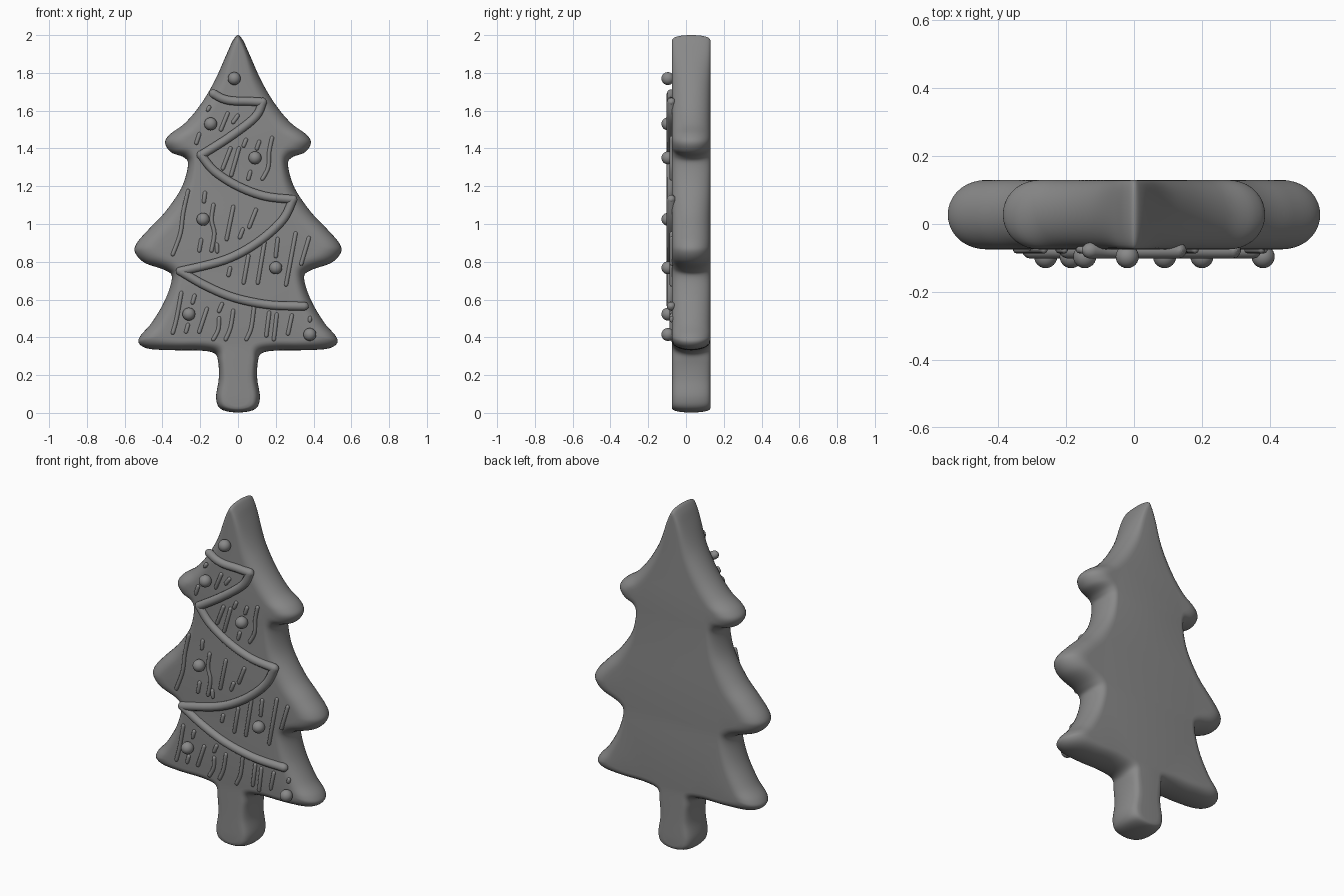
import bpy, bmesh, math
from mathutils import Vector

MID, HALF = 0.0275, 0.1025      # body centre depth and half thickness

grey = bpy.data.materials.new("dark_grey")
grey.diffuse_color = (.25, .25, .25, 1)


def spline(pts, n, closed=False):
    """Catmull-Rom samples through 2D points."""
    k, out = len(pts), []
    for i in range(k if closed else k - 1):
        if closed:
            a, b, c, d = (pts[(i + j) % k] for j in (-1, 0, 1, 2))
        else:
            a, b, c, d = (pts[min(max(i + j, 0), k - 1)] for j in (-1, 0, 1, 2))
        for s in range(n):
            t = s / n
            out.append(0.5 * (2 * b + (c - a) * t + (2 * a - 5 * b + 4 * c - d) * t * t
                              + (3 * b - a - 3 * c + d) * t ** 3))
    if not closed:
        out.append(pts[-1])
    return out


# Tree body: half outline (x, z) and matching edge of the flat face (x, z), mirrored
half = [(0, 2.0, 0, 1.96), (.027, 1.972, .008, 1.94), (.06, 1.9, .025, 1.875),
        (.125, 1.755, .065, 1.725), (.2, 1.63, .13, 1.59), (.28, 1.535, .2, 1.5),
        (.36, 1.475, .255, 1.462), (.386, 1.43, .27, 1.44), (.355, 1.38, .255, 1.42),
        (.285, 1.352, .225, 1.39), (.265, 1.31, .215, 1.32), (.3, 1.19, .235, 1.175),
        (.385, 1.065, .3, 1.03), (.47, .975, .375, .945), (.535, .9, .42, .89),
        (.545, .85, .425, .865), (.495, .795, .4, .84), (.385, .755, .32, .8),
        (.35, .715, .29, .735), (.385, .6, .32, .585), (.455, .48, .375, .465),
        (.515, .41, .41, .42), (.525, .37, .415, .405), (.475, .34, .385, .395),
        (.35, .332, .3, .385), (.2, .33, .17, .385), (.125, .315, .075, .36),
        (.105, .27, .055, .28), (.102, .18, .045, .18), (.116, .08, .055, .09),
        (.09, .02, .045, .05), (0, .002, 0, .035)]
full = half + [(-x, z, -u, w) for x, z, u, w in half[-2:0:-1]]

bm = bmesh.new()
rings = []
STEPS = 18
for s in range(STEPS + 1):
    a = -math.pi / 2 + math.pi * s / STEPS
    c = max(math.cos(a), 0)
    y = MID + HALF * math.sin(a)
    ctrl = []
    for x, z, u, w in full:
        k = c ** (.55 if abs(x) < .12 else .9)      # tip and trunk are squarer
        ctrl.append(Vector((u + (x - u) * k, w + (z - w) * k)))
    rings.append([bm.verts.new((p.x, y, p.y)) for p in spline(ctrl, 6, True)])
for r0, r1 in zip(rings, rings[1:]):
    m = len(r0)
    for i in range(m):
        bm.faces.new((r0[i], r0[(i + 1) % m], r1[(i + 1) % m], r1[i]))
bm.faces.new(rings[0])
bm.faces.new(rings[-1])
bmesh.ops.recalc_face_normals(bm, faces=bm.faces)
bmesh.ops.triangulate(bm, faces=[f for f in bm.faces if len(f.verts) > 4])
me = bpy.data.meshes.new("tree_body")
bm.to_mesh(me)
bm.free()
for p in me.polygons:
    p.use_smooth = True
me.materials.append(grey)
body = bpy.data.objects.new("tree_body", me)
bpy.context.collection.objects.link(body)


def tubes(name, paths, radius, y):
    """Round-ended tubes along 2D paths lying on the front face."""
    cu = bpy.data.curves.new(name, 'CURVE')
    cu.dimensions = '3D'
    cu.bevel_depth = radius
    cu.bevel_resolution = 3
    cu.use_fill_caps = True
    cu.materials.append(grey)
    for path in paths:
        p = [Vector(q) for q in path]
        d0, d1 = (p[0] - p[1]).normalized(), (p[-1] - p[-2]).normalized()
        caps = ((1, .15), (.85, .53), (.5, .87))
        pts = [(p[0] + d0 * radius * o, w) for o, w in caps]
        pts += [(q, 1) for q in p]
        pts += [(p[-1] + d1 * radius * o, w) for o, w in reversed(caps)]
        sp = cu.splines.new('POLY')
        sp.points.add(len(pts) - 1)
        for sp_pt, (q, w) in zip(sp.points, pts):
            sp_pt.co = (q.x, y, q.y, 1)
            sp_pt.radius = w
    ob = bpy.data.objects.new(name, cu)
    bpy.context.collection.objects.link(ob)
    bpy.ops.object.select_all(action='DESELECT')
    ob.select_set(True)
    bpy.context.view_layer.objects.active = ob
    bpy.ops.object.convert(target='MESH')
    bpy.ops.object.shade_smooth()


# Zigzag garland, one swag per list
swags = [[(-.13, 1.69), (-.085, 1.665), (-.03, 1.652), (.05, 1.65), (.13, 1.645)],
         [(.13, 1.645), (.09, 1.565), (-.045, 1.46), (-.195, 1.365)],
         [(-.195, 1.365), (-.125, 1.28), (0, 1.2), (.14, 1.148), (.29, 1.13)],
         [(.29, 1.13), (.235, 1.02), (.1, .9), (-.07, .81), (-.305, .75)],
         [(-.305, .75), (-.175, .675), (-.02, .61), (.165, .572), (.35, .565)]]
tubes("garland", [spline([Vector(q) for q in s], 6) for s in swags], .024, -.078)

# Thin needle strokes (x0, z0, x1, z1)
needles = [(-.16, 1.605, -.152, 1.618), (-.09, 1.5, -.055, 1.585), (-.025, 1.54, -.002, 1.573),
           (-.22, 1.43, -.205, 1.475), (-.08, 1.295, -.04, 1.4), (-.035, 1.26, .005, 1.4),
           (.03, 1.415, .042, 1.445), (.055, 1.24, .065, 1.275), (.1, 1.4, .112, 1.435),
           (-.18, 1.12, -.175, 1.165), (-.205, .86, -.195, .915), (-.06, .92, -.025, 1.09),
           (-.11, .855, -.112, .89), (.01, .93, .025, .97), (.06, .985, .095, 1.075),
           (-.05, .73, -.042, .765), (.03, .69, .055, .83), (.105, .69, .14, .9),
           (.2, .83, .21, .92), (.255, .68, .305, .95), (.335, .79, .375, .925),
           (-.24, .585, -.23, .62), (-.275, .43, -.265, .465), (-.205, .43, -.165, .55),
           (-.1, .54, -.085, .575), (.19, .39, .205, .52), (.15, .41, .165, .53),
           (.265, .42, .285, .515), (.38, .49, .382, .502)]
paths = [[n[:2], n[2:]] for n in needles]
bent = [[(-.345, .84), (-.305, .95), (-.29, 1.06), (-.265, 1.175)],
        [(-.14, .86), (-.125, .95), (-.14, 1.02), (-.13, 1.1)],
        [(.13, 1.24), (.16, 1.3), (.165, 1.38), (.18, 1.455)],
        [(-.345, .425), (-.325, .5), (-.3, .635)],
        [(-.13, .39), (-.105, .44), (-.1, .5)],
        [(-.065, .39), (-.04, .45), (-.025, .54)],
        [(.045, .39), (.07, .45), (.085, .56)]]
paths += [spline([Vector(q) for q in b], 4) for b in bent]
tubes("needles", paths, .011, -.076)

# Round baubles
for i, (x, z) in enumerate([(-.02, 1.77), (-.145, 1.53), (.09, 1.35), (-.185, 1.025),
                            (.2, .768), (-.26, .523), (.38, .415)]):
    bpy.ops.mesh.primitive_uv_sphere_add(segments=24, ring_count=14, radius=.034,
                                         location=(x, -.096, z))
    ball = bpy.context.object
    ball.name = f"bauble_{i + 1}"
    ball.data.materials.append(grey)
    bpy.ops.object.shade_smooth()
